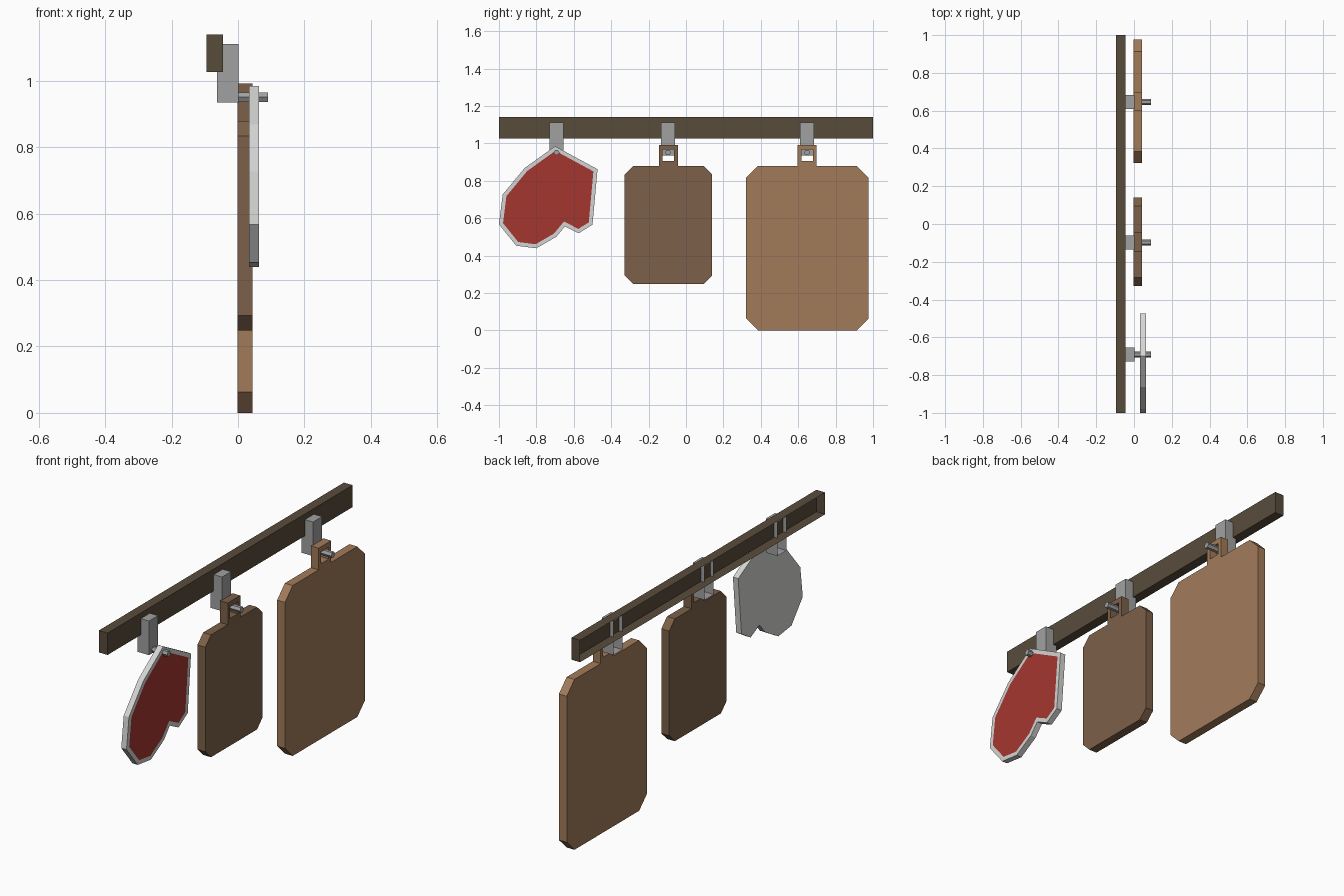
import bpy, bmesh, math
from mathutils import Vector, Matrix

if "Cube" in bpy.data.objects:
    bpy.data.objects.remove(bpy.data.objects["Cube"])


def srgb(r, g, b):
    return tuple((c / 255 / 12.92) if c < 10 else ((c / 255 + 0.055) / 1.055) ** 2.4 for c in (r, g, b)) + (1.0,)


def material(name, *rgb):
    m = bpy.data.materials.new(name)
    m.diffuse_color = srgb(*rgb)
    m.use_nodes = True
    m.node_tree.nodes["Principled BSDF"].inputs["Base Color"].default_value = m.diffuse_color
    return m


rail_wood = material("dark rail wood", 88, 76, 59)
dark_wood = material("dark board wood", 124, 96, 72)
light_wood = material("light board wood", 162, 123, 90)
metal = material("hook metal", 161, 161, 161)
fat = material("pale rim", 212, 212, 211)
meat = material("red meat", 165, 54, 47)


def finish(bm, name, *mats):
    me = bpy.data.meshes.new(name)
    bm.to_mesh(me)
    bm.free()
    for m in mats:
        me.materials.append(m)
    ob = bpy.data.objects.new(name, me)
    bpy.context.collection.objects.link(ob)
    return ob


def open_box(name, x0, x1, y0, y1, z0, z1, mat):
    """Box without its wall-side (-x) face."""
    bm = bmesh.new()
    bmesh.ops.create_cube(bm, size=1)
    for v in bm.verts:
        v.co = Vector(((x0 + x1) / 2 + v.co.x * (x1 - x0),
                       (y0 + y1) / 2 + v.co.y * (y1 - y0),
                       (z0 + z1) / 2 + v.co.z * (z1 - z0)))
    back = [f for f in bm.faces if f.normal.x < -0.5]
    bmesh.ops.delete(bm, geom=back, context='FACES')
    return finish(bm, name, mat)


def slab(loops, x0, x1):
    """Fill y-z loops (outline, then holes) and extrude along x."""
    bm = bmesh.new()
    edges = []
    for loop in loops:
        vs = [bm.verts.new((x0, y, z)) for y, z in loop]
        edges += [bm.edges.new((vs[i - 1], vs[i])) for i in range(len(vs))]
    if len(loops) == 1:
        bm.faces.new(bm.verts[:])
    else:
        bmesh.ops.triangle_fill(bm, edges=edges, use_beauty=True, normal=(1, 0, 0))
    ext = bmesh.ops.extrude_face_region(bm, geom=bm.faces[:])
    for v in ext["geom"]:
        if isinstance(v, bmesh.types.BMVert):
            v.co.x = x1
    bmesh.ops.recalc_face_normals(bm, faces=bm.faces[:])
    return bm


# Wall rail
open_box("wall_rail", -0.095, -0.045, -1.0, 1.0, 1.027, 1.14, rail_wood)

# Hooks: a back plate and a hexagonal peg each
for label, y in (("steak", -0.692), ("small_board", -0.097), ("large_board", 0.647)):
    open_box(label + "_hook_plate", -0.064, 0.002, y - 0.037, y + 0.037, 0.935, 1.111, metal)
    bm = bmesh.new()
    bmesh.ops.create_cone(bm, cap_ends=True, segments=6, radius1=0.016, radius2=0.016, depth=0.09)
    # turn the axis to x with a corner pointing along y
    bmesh.ops.transform(bm, verts=bm.verts, matrix=Matrix.Translation((0.045, y, 0.951))
                        @ Matrix.Rotation(math.pi / 2, 4, 'Y'))
    finish(bm, label + "_hook_peg", metal)


# Cutting boards: chamfered panel with a pierced hanging tab
def board(name, y0, y1, z0, c, ty, mat):
    top, t, h = 0.88, 0.051, 0.031
    outline = [(y0 + c, z0), (y1 - c, z0), (y1, z0 + c), (y1, top - c), (y1 - c, top),
               (ty + t, top), (ty + t, 0.992), (ty - t, 0.992), (ty - t, top),
               (y0 + c, top), (y0, top - c), (y0, z0 + c)]
    hole = [(ty - h, 0.905), (ty + h, 0.905), (ty + h, 0.966), (ty - h, 0.966)]
    finish(slab([outline, hole], -0.002, 0.043), name, mat)


board("small_cutting_board", -0.328, 0.14, 0.248, 0.046, -0.094, dark_wood)
board("large_cutting_board", 0.322, 0.976, 0.0, 0.063, 0.648, light_wood)

# Steak: pale slab with an inset red face on the front
steak = [(-0.70, 0.985), (-0.473, 0.862), (-0.50, 0.565), (-0.575, 0.519), (-0.647, 0.556),
         (-0.693, 0.501), (-0.80, 0.439), (-0.908, 0.453), (-1.0, 0.567), (-0.98, 0.727),
         (-0.863, 0.868)]
bm = slab([steak], 0.033, 0.063)
front = [f for f in bm.faces if f.normal.x > 0.9]
bmesh.ops.inset_region(bm, faces=front, thickness=0.021, use_even_offset=True)
for f in front:
    f.material_index = 1
finish(bm, "steak", fat, meat)
